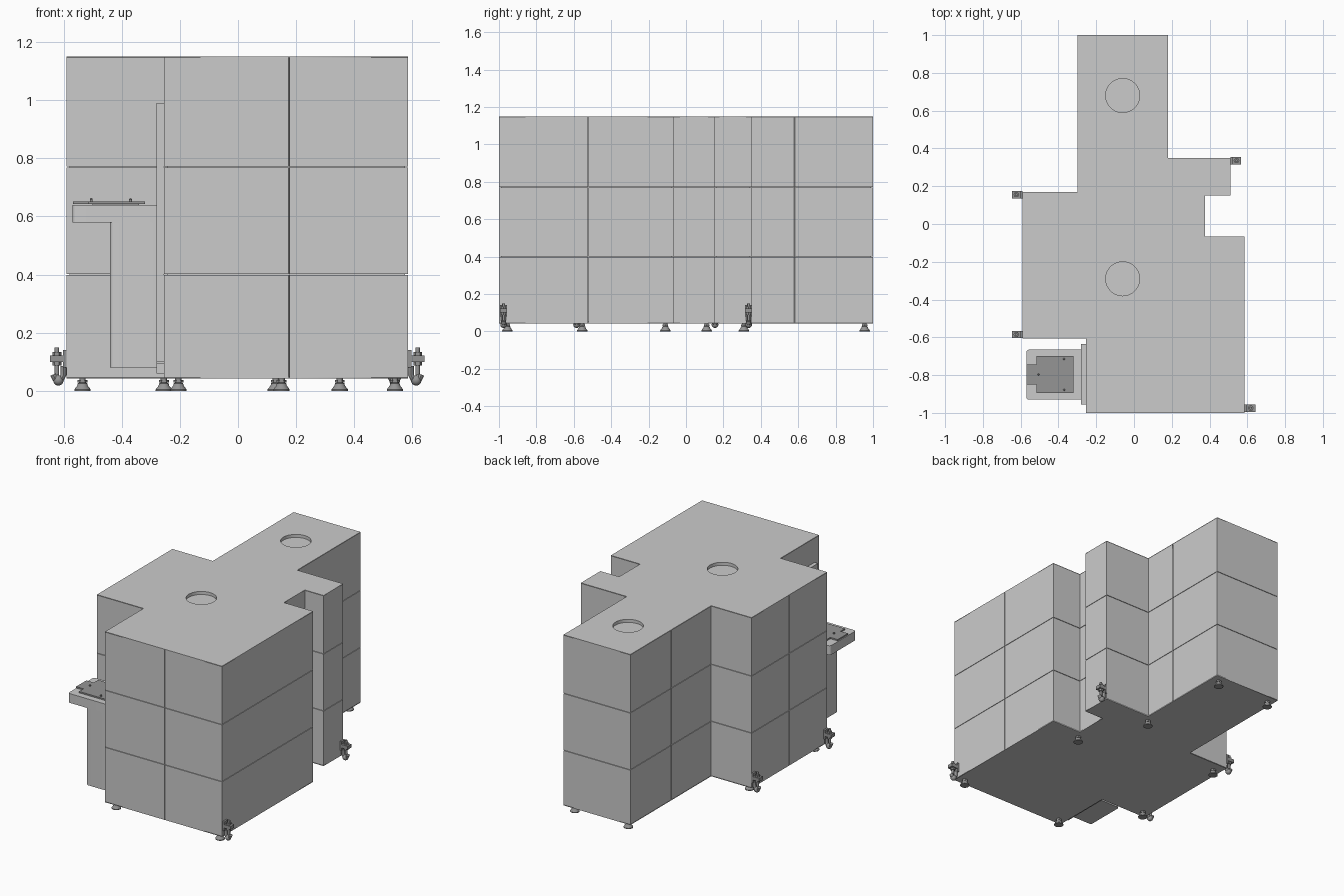
import bpy, bmesh, math
from mathutils import Vector

if "Cube" in bpy.data.objects:
    bpy.data.objects.remove(bpy.data.objects["Cube"])

dark = bpy.data.materials.new("dark_metal")
dark.diffuse_color = (0.3, 0.3, 0.3, 1)
dark.use_nodes = True
dark.node_tree.nodes["Principled BSDF"].inputs["Base Color"].default_value = dark.diffuse_color


def link(name, bm, mat=None, smooth=False):
    bmesh.ops.recalc_face_normals(bm, faces=bm.faces)
    me = bpy.data.meshes.new(name)
    bm.to_mesh(me)
    bm.free()
    ob = bpy.data.objects.new(name, me)
    bpy.context.collection.objects.link(ob)
    if mat:
        me.materials.append(mat)
    if smooth:
        activate(ob)
        bpy.ops.object.shade_smooth_by_angle(angle=math.radians(35))
    return ob


def activate(ob):
    bpy.ops.object.select_all(action='DESELECT')
    ob.select_set(True)
    bpy.context.view_layer.objects.active = ob


def add_prism(bm, pts, z0, z1):
    f = bm.faces.new([bm.verts.new((p[0], p[1], z0)) for p in pts])
    ext = bmesh.ops.extrude_face_region(bm, geom=[f], use_keep_orig=True)
    top = [v for v in ext["geom"] if isinstance(v, bmesh.types.BMVert)]
    bmesh.ops.translate(bm, verts=top, vec=(0, 0, z1 - z0))


def add_box(bm, x0, x1, y0, y1, z0, z1):
    add_prism(bm, [(x0, y0), (x1, y0), (x1, y1), (x0, y1)], z0, z1)


def box(name, *dims, mat=None):
    bm = bmesh.new()
    add_box(bm, *dims)
    return link(name, bm, mat)


def add_lathe(bm, x, y, profile, n=24):
    rings = [[bm.verts.new((x + r * math.cos(2 * math.pi * i / n),
                            y + r * math.sin(2 * math.pi * i / n), z)) for i in range(n)]
             for r, z in profile]
    for a, b in zip(rings, rings[1:]):
        for i in range(n):
            bm.faces.new((a[i], a[(i + 1) % n], b[(i + 1) % n], b[i]))
    bm.faces.new(rings[0])
    bm.faces.new(rings[-1])


def circle(x, y, r, n=48):
    return [(x + r * math.cos(2 * math.pi * i / n), y + r * math.sin(2 * math.pi * i / n))
            for i in range(n)]


def plate(name, loops, z0, z1):
    """Flat filled plate; the later loops become holes."""
    cu = bpy.data.curves.new(name, 'CURVE')
    cu.dimensions, cu.fill_mode, cu.extrude = '2D', 'BOTH', (z1 - z0) / 2
    for loop in loops:
        sp = cu.splines.new('POLY')
        sp.points.add(len(loop) - 1)
        for p, co in zip(sp.points, loop):
            p.co = (co[0], co[1], 0, 1)
        sp.use_cyclic_u = True
    ob = bpy.data.objects.new(name, cu)
    ob.location.z = (z0 + z1) / 2
    bpy.context.collection.objects.link(ob)
    activate(ob)
    bpy.ops.object.convert(target='MESH')


# Footprint, clockwise, and the same outline set inwards
outer = [Vector(p) for p in [
    (-.30, 1), (.18, 1), (.18, .35), (.51, .35), (.51, .15), (.375, .15), (.375, -.065),
    (.585, -.065), (.585, -1), (-.255, -1), (-.255, -.605), (-.59, -.605), (-.59, .17), (-.30, .17)]]
N = len(outer)


def inward(i):
    d = (outer[(i + 1) % N] - outer[i % N]).normalized()
    return Vector((d.y, -d.x))


T = 0.01
inner = [outer[i] + T * (inward(i - 1 if i else N - 1) + inward(i)) for i in range(N)]

# Core, floor and roof with two round openings
holes = [circle(-.06, .68, .09), circle(-.06, -.29, .09)]
bm = bmesh.new()
add_prism(bm, inner, .05, 1.13)
link("inner_core", bm)
plate("floor_plate", [outer], .042, .046)
plate("roof_collar", [inner] + holes, 1.13, 1.147)
plate("roof_plate", [outer] + holes, 1.147, 1.15)

# Cladding panels with narrow seams; some walls are split vertically
splits = {1: .646, 7: .49, 9 - 1: .488, 11: .5, 13: .494}
G = 0.0015
bm = bmesh.new()
for i in range(N):
    a, b, c, d = outer[i], outer[(i + 1) % N], inner[(i + 1) % N], inner[i]
    g = G / (b - a).length
    cuts = [0, splits[i], 1] if i in splits else [0, 1]
    for s, e in zip(cuts, cuts[1:]):
        s, e = s + (g if s > 0 else 0), e - (g if e < 1 else 0)
        quad = [a.lerp(b, s), a.lerp(b, e), d.lerp(c, e), d.lerp(c, s)]
        for z0, z1 in [(.046, .40 - G), (.40 + G, .77 - G), (.77 + G, 1.147)]:
            add_prism(bm, quad, z0, z1)
link("wall_panels", bm)

# Levelling feet
feet = [(.54, -.955), (-.205, -.955), (.13, .955), (-.255, .955),
        (-.535, .11), (-.535, -.555), (.15, .31), (.35, -.11)]
bm = bmesh.new()
for x, y in feet:
    add_lathe(bm, x, y, [(.028, 0), (.028, .005), (.018, .018), (.016, .026), (.011, .028), (.011, .043)])
    add_lathe(bm, x, y, [(.017, .028), (.017, .038)], 6)
link("levelling_feet", bm, dark, True)

# Anchor brackets: wall pad, arm, upright bolt and hooked tube
for k, (x, y, s) in enumerate([(.51, .335, 1), (.585, -.975, 1), (-.59, .155, -1), (-.59, -.585, -1)]):
    bm = bmesh.new()

    def part(x0, x1, w, z0, z1):
        xs = sorted((x + s * x0, x + s * x1))
        add_box(bm, xs[0], xs[1], y - w, y + w, z0, z1)

    part(0, .012, .019, .08, .14)
    part(.012, .057, .019, .10, .122)
    add_lathe(bm, x + s * .033, y, [(.008, .055), (.008, .149)], 12)
    add_lathe(bm, x + s * .033, y, [(.015, .122), (.015, .134)], 6)
    add_lathe(bm, x + s * .033, y, [(.015, .088), (.015, .10)], 6)
    path = [(.010, .085), (.010, .055), (.016, .043), (.028, .038), (.040, .042), (.046, .056)]
    rings = []
    for j, (px, pz) in enumerate(path):
        p, q = path[max(j - 1, 0)], path[min(j + 1, len(path) - 1)]
        t = Vector((q[0] - p[0], q[1] - p[1])).normalized()
        rings.append([bm.verts.new((x + s * (px - t.y * .010 * math.cos(h)), y + .013 * math.sin(h),
                                    pz + t.x * .010 * math.cos(h)))
                      for h in [2 * math.pi * m / 12 for m in range(12)]])
    for a, b in zip(rings, rings[1:]):
        for m in range(12):
            bm.faces.new((a[m], a[(m + 1) % 12], b[(m + 1) % 12], b[m]))
    bm.faces.new(rings[0])
    bm.faces.new(rings[-1])
    res = bmesh.ops.create_uvsphere(bm, u_segments=16, v_segments=10, radius=.018)
    bmesh.ops.translate(bm, verts=res["verts"], vec=(x + s * .028, y, .036))
    link(f"anchor_bracket_{k + 1}", bm, dark, True)

# Loading station: back plate, column and table
box("station_back_plate", -.28, -.255, -.955, -.635, .10, .99)
box("station_back_plate_foot", -.28, -.255, -.955, -.635, .06, .096)


def rounded(name, x0, x1, y0, y1, z0, z1, r):
    """Block with its two outer (-x) vertical corners rounded."""
    pts = [(x1, y0), (x1, y1)]
    for cy, a0 in ((y1 - r, 90), (y0 + r, 180)):
        pts += [(x0 + r + r * math.cos(math.radians(a0 + 15 * k)),
                 cy + r * math.sin(math.radians(a0 + 15 * k))) for k in range(7)]
    bm = bmesh.new()
    add_prism(bm, pts, z0, z1)
    link(name, bm, None, True)


rounded("station_column", -.44, -.28, -.93, -.665, .08, .58, .015)
rounded("station_table", -.57, -.28, -.93, -.665, .58, .64, .015)

# Carrier tray with tab and three locating pins
bm = bmesh.new()
add_prism(bm, [(-.515, -.895), (-.32, -.895), (-.32, -.70), (-.515, -.70),
               (-.515, -.745), (-.568, -.745), (-.568, -.85), (-.515, -.85)], .643, .652)
add_box(bm, -.50, -.34, -.88, -.715, .639, .643)
link("carrier_tray", bm, dark)
bm = bmesh.new()
for x, y in [(-.505, -.797), (-.37, -.715), (-.37, -.878)]:
    add_lathe(bm, x, y, [(.005, .65), (.005, .659), (.002, .663)], 12)
link("locating_pins", bm, dark, True)
